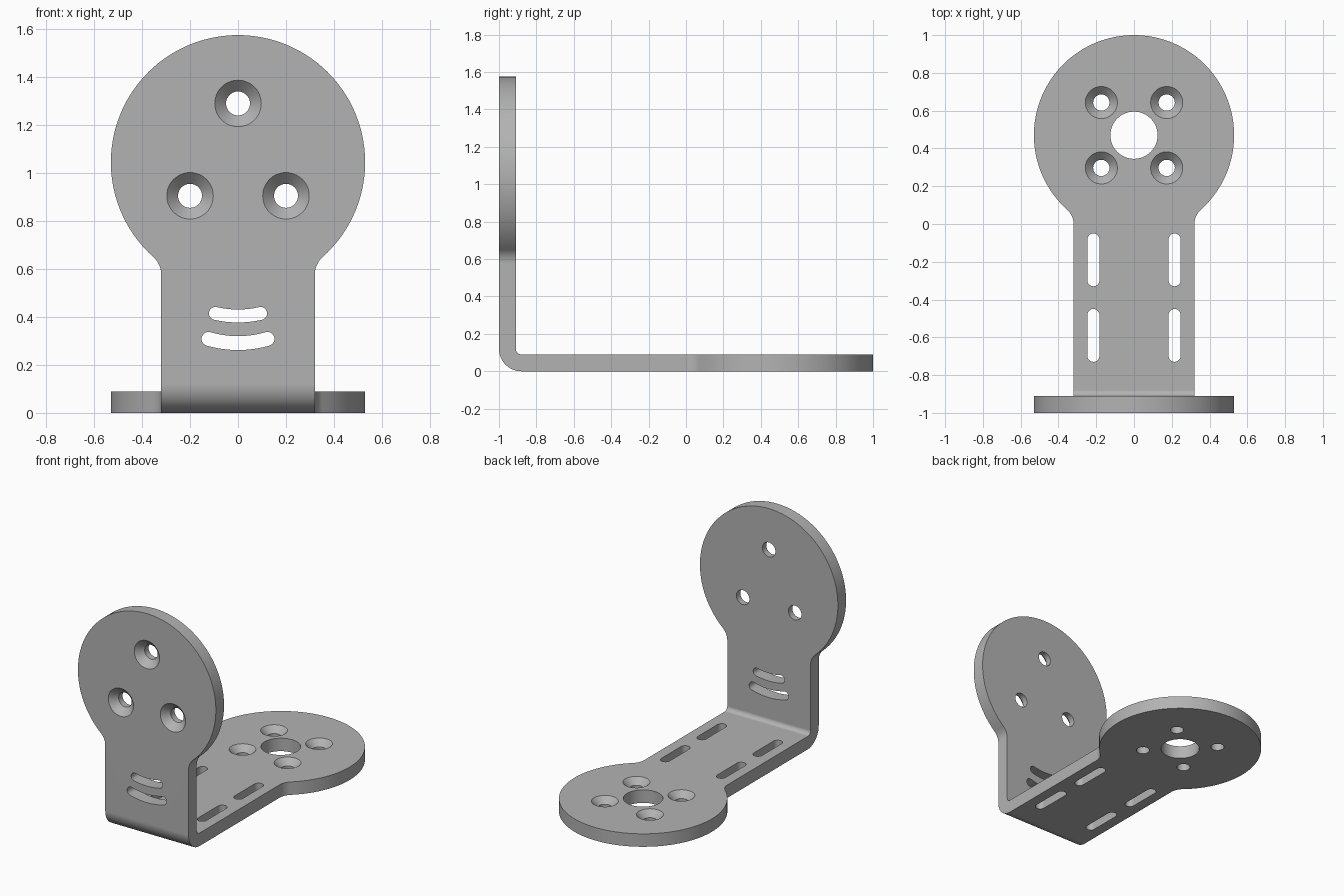
import bpy, bmesh
from math import pi, sin, cos, atan2, sqrt, asin
from mathutils import Vector

if "Cube" in bpy.data.objects:
    bpy.data.objects.remove(bpy.data.objects["Cube"], do_unlink=True)

T = 0.09          # sheet thickness
W = 0.32          # half width of the neck
R = 0.53          # round end radius
F = 0.10          # neck fillet radius
BEND = 0.12       # outer bend radius
FLOOR_C, WALL_C = 0.47, 1.045


# u, v lie in the sheet, d is depth below the countersunk face
def floor(u, v, d):
    return Vector((u, v, T - d))


def wall(u, v, d):
    return Vector((u, -1 + d, v))


def arc(cu, cv, r, a0, a1, n):
    return [(cu + r * cos(a0 + (a1 - a0) * i / n),
             cv + r * sin(a0 + (a1 - a0) * i / n)) for i in range(n + 1)]


def loft(bm, loops, caps=True, closed=True):
    """Skin a series of equal point loops."""
    rings = [[bm.verts.new(p) for p in loop] for loop in loops]
    n = len(rings[0])
    for a, b in zip(rings, rings[1:]):
        for i in range(n if closed else n - 1):
            j = (i + 1) % n
            bm.faces.new((a[i], a[j], b[j], b[i]))
    if caps:
        bm.faces.new(rings[0])
        bm.faces.new(rings[-1])


def make_object(name, bm):
    bmesh.ops.remove_doubles(bm, verts=bm.verts, dist=1e-5)
    bmesh.ops.recalc_face_normals(bm, faces=bm.faces)
    mesh = bpy.data.meshes.new(name)
    bm.to_mesh(mesh)
    bm.free()
    ob = bpy.data.objects.new(name, mesh)
    bpy.context.collection.objects.link(ob)
    return ob


def paddle(cv, start):
    """Neck, fillets and round end, open at the neck's start."""
    dv = sqrt((R + F) ** 2 - (W + F) ** 2)
    a = atan2(dv, -(W + F))
    side = [(W, start)] + arc(W + F, cv - dv, F, pi, a, 10)
    head = arc(0, cv, R, a - pi, 2 * pi - a, 100)
    return side + head[1:-1] + [(-u, v) for u, v in reversed(side)]


# Sheet body: two paddles joined by a rounded bend
bm = bmesh.new()
for place, cv, start in ((floor, FLOOR_C, BEND - 1), (wall, WALL_C, BEND)):
    outline = paddle(cv, start)
    loft(bm, [[place(u, v, d) for u, v in outline] for d in (0, T)], closed=False)
sections = []
for i in range(13):
    t = pi + pi / 2 * i / 12
    sections.append([Vector((x, BEND - 1 + r * cos(t), BEND + r * sin(t)))
                     for x, r in ((-W, BEND), (W, BEND), (W, BEND - T), (-W, BEND - T))])
loft(bm, sections, caps=False)
bracket = make_object("angle_bracket", bm)

# Cutters
E = 0.02
cut = bmesh.new()


def hole(place, u, v, r, sink=None):
    steps = [(-E, r), (T + E, r)]
    if sink:
        steps = [(-E, sink + E), (sink - r, r), (T + E, r)]
    loft(cut, [[place(x, y, d) for x, y in arc(u, v, q, 0, 2 * pi, 48)[:-1]]
               for d, q in steps])


def slot(place, outline):
    loft(cut, [[place(u, v, d) for u, v in outline] for d in (-E, T + E)])


def straight_slot(u, v0, v1, r):
    return arc(u, v1 - r, r, 0, pi, 12) + arc(u, v0 + r, r, pi, 2 * pi, 12)


def curved_slot(mid, reach, radius, r):
    cv, h = mid + radius, asin(reach / radius)
    a0, a1 = -pi / 2 - h, -pi / 2 + h
    ends = [(radius * cos(a), cv + radius * sin(a), a) for a in (a0, a1)]
    (lu, lv, la), (ru, rv, ra) = ends
    return (arc(0, cv, radius + r, a0, a1, 16) + arc(ru, rv, r, ra, ra + pi, 12)[1:-1]
            + arc(0, cv, radius - r, a1, a0, 16) + arc(lu, lv, r, la + pi, la + 2 * pi, 12)[1:-1])


# Floor: centre bore, four countersunk holes, four slots
hole(floor, 0, FLOOR_C, 0.125)
for s in (-1, 1):
    for t in (-1, 1):
        hole(floor, s * 0.173, FLOOR_C + t * 0.173, 0.043, 0.085)
    for v0 in (-0.33, -0.73):
        slot(floor, straight_slot(s * 0.215, v0, v0 + 0.28, 0.032))
# Wall: three countersunk holes, two curved slots
for u, v in ((0, 1.29), (-0.2, 0.905), (0.2, 0.905)):
    hole(wall, u, v, 0.05, 0.097)
slot(wall, curved_slot(0.404, 0.094, 0.42, 0.027))
slot(wall, curved_slot(0.291, 0.123, 0.44, 0.029))
cutter = make_object("hole_cutter", cut)
cutter.hide_render = True

# Cut the holes and drop the cutter
mod = bracket.modifiers.new("holes", "BOOLEAN")
mod.operation, mod.solver, mod.object = "DIFFERENCE", "EXACT", cutter
for ob in bpy.context.selected_objects:
    ob.select_set(False)
bpy.context.view_layer.objects.active = bracket
bracket.select_set(True)
bpy.ops.object.modifier_apply(modifier=mod.name)
bpy.data.objects.remove(cutter, do_unlink=True)

# Smooth rims and bend, crisp edges
bpy.ops.object.shade_smooth_by_angle(angle=pi / 6)
weighted = bracket.modifiers.new("flat_sheet_normals", "WEIGHTED_NORMAL")
weighted.keep_sharp = True

# Grey metal
grey = bpy.data.materials.new("grey_metal")
grey.use_nodes = True
colour = (0.45, 0.45, 0.45, 1)
grey.diffuse_color = colour
grey.node_tree.nodes["Principled BSDF"].inputs["Base Color"].default_value = colour
bracket.data.materials.clear()
bracket.data.materials.append(grey)
